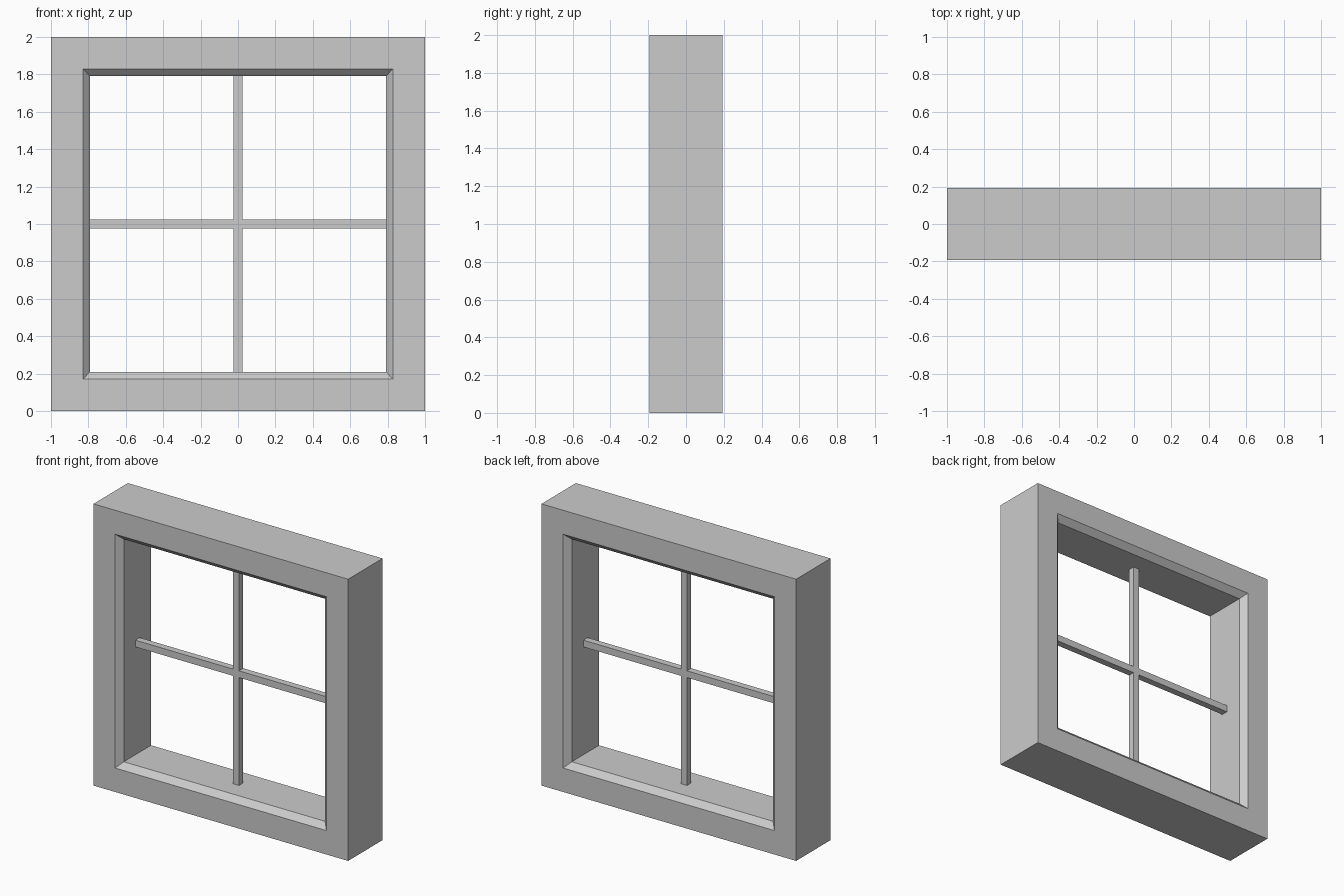
import bpy, bmesh
from mathutils import Vector

if "Cube" in bpy.data.objects:
    bpy.data.objects.remove(bpy.data.objects["Cube"])

MID = 1.0      # height of the window centre
DEPTH = 0.193  # half depth of the frame
BAR = 0.024    # half thickness of the glazing bars
OPEN = 0.79    # half size of the opening
CH = 0.04      # chamfer around the opening


def finish(bm, name):
    bmesh.ops.recalc_face_normals(bm, faces=bm.faces)
    mesh = bpy.data.meshes.new(name)
    bm.to_mesh(mesh)
    bm.free()
    obj = bpy.data.objects.new(name, mesh)
    bpy.context.collection.objects.link(obj)
    return obj


# Outer frame: chamfered profile (half size, y) swept around four mitred corners
profile = [(1, -DEPTH), (1, DEPTH), (OPEN + CH, DEPTH), (OPEN, DEPTH - CH),
           (OPEN, CH - DEPTH), (OPEN + CH, -DEPTH)]
bm = bmesh.new()
rings = [[bm.verts.new((sx * r, y, MID + sz * r)) for r, y in profile]
         for sx, sz in ((-1, -1), (1, -1), (1, 1), (-1, 1))]
n = len(profile)
for i in range(4):
    a, b = rings[i], rings[(i + 1) % 4]
    for j in range(n):
        k = (j + 1) % n
        bm.faces.new((a[j], a[k], b[k], b[j]))
finish(bm, "window_frame")

# Glazing bars: one cross-shaped outline extruded through its thickness
bm = bmesh.new()
outline = []
for dx, dz in ((1, 0), (0, 1), (-1, 0), (0, -1)):
    d, side = Vector((dx, 0, dz)), Vector((-dz, 0, dx))
    base = Vector((0, -BAR, MID))
    outline += [base + d * OPEN - side * BAR,
                base + d * OPEN + side * BAR,
                base + d * BAR + side * BAR]
face = bm.faces.new([bm.verts.new(p) for p in outline])
new = bmesh.ops.extrude_face_region(bm, geom=[face], use_keep_orig=True)["geom"]
bmesh.ops.translate(bm, vec=(0, 2 * BAR, 0),
                    verts=[v for v in new if isinstance(v, bmesh.types.BMVert)])
finish(bm, "glazing_bars")
